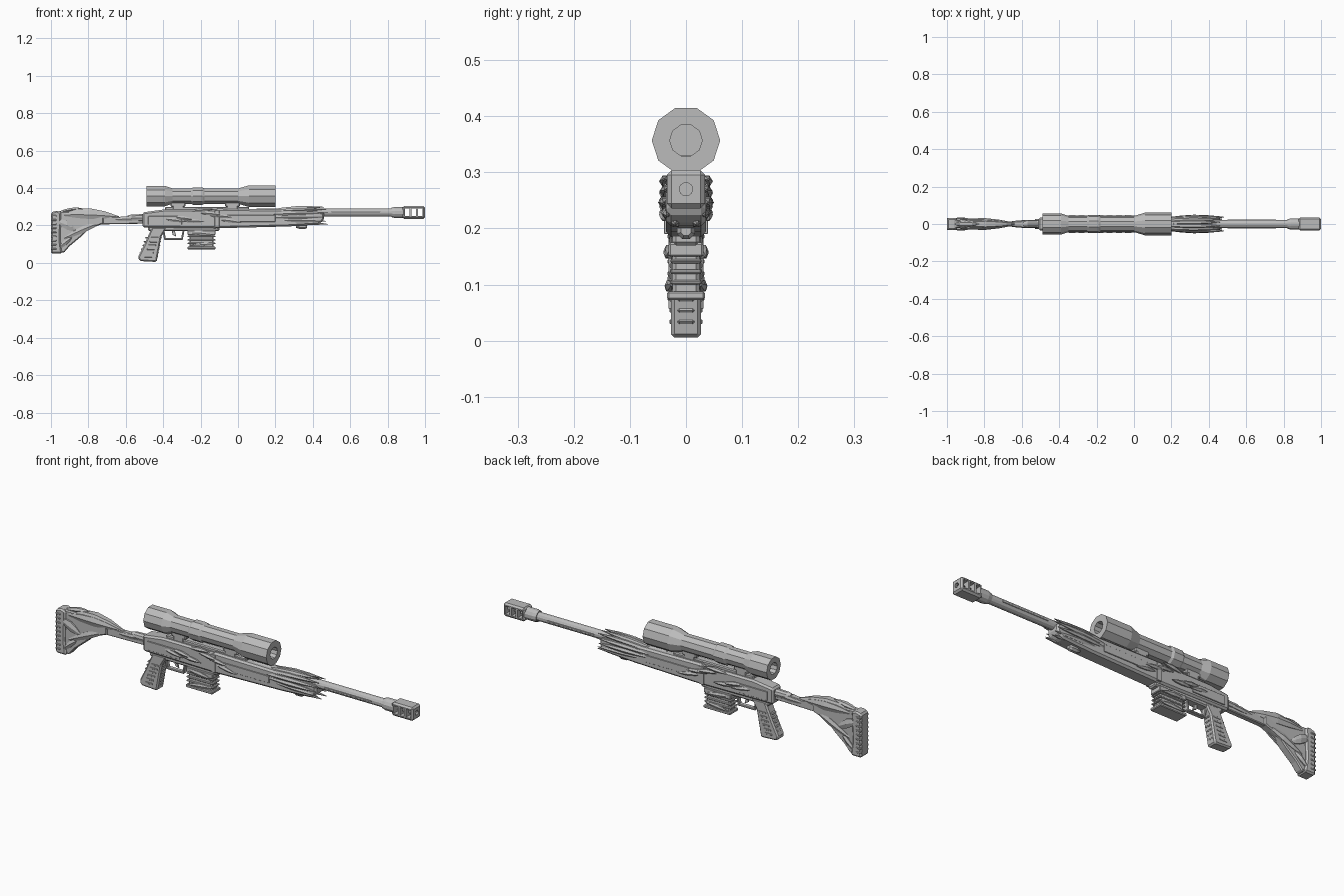
import bpy, bmesh, math, random
from mathutils import Vector

random.seed(4)
cube = bpy.data.objects.get("Cube")
if cube:
    bpy.data.objects.remove(cube, do_unlink=True)

grey = bpy.data.materials.new("plain_grey")
grey.use_nodes = True
grey.diffuse_color = (.5, .5, .5, 1)
grey.node_tree.nodes["Principled BSDF"].inputs["Base Color"].default_value = grey.diffuse_color

SIDES = {"left": 1, "right": -1}
BARREL_HEIGHT = .27
SCOPE_HEIGHT = .36


def finish(name, bm, bevel=0):
    """Turn a bmesh into a named object with an optional bevel."""
    bmesh.ops.recalc_face_normals(bm, faces=bm.faces)
    mesh = bpy.data.meshes.new(name)
    bm.to_mesh(mesh)
    bm.free()
    mesh.materials.append(grey)
    obj = bpy.data.objects.new(name, mesh)
    bpy.context.collection.objects.link(obj)
    if bevel:
        modifier = obj.modifiers.new("bevel", "BEVEL")
        modifier.width = bevel
        modifier.segments = 1
        modifier.limit_method = "ANGLE"
    return obj


def bridge(bm, rings, closed=False):
    """Skin consecutive vertex rings with quads."""
    pairs = list(zip(rings, rings[1:]))
    if closed:
        pairs.append((rings[-1], rings[0]))
    for a, b in pairs:
        for i in range(len(a)):
            j = (i + 1) % len(a)
            bm.faces.new((a[i], a[j], b[j], b[i]))
    if not closed:
        bm.faces.new(rings[0])
        bm.faces.new(rings[-1])


def circle(center, radius_y, radius_z, sides, turn=0.0):
    """Points of an ellipse standing across the length of the model."""
    angles = [math.tau * (i + turn) / sides for i in range(sides)]
    return [Vector(center) + Vector((0, radius_y * math.cos(a), radius_z * math.sin(a)))
            for a in angles]


def side_profile(name, outline, half, chamfer=.25, y=0):
    """Extrude an x-z outline across y; the chamfer is a share of the half width."""
    bm = bmesh.new()
    bridge(bm, [[bm.verts.new((x, y + side * half, z)) for x, z in outline]
                for side in SIDES.values()])
    return finish(name, bm, half * chamfer)


def box(name, x_range, z_range, half, chamfer=.25, y=0):
    (back, front), (low, high) = x_range, z_range
    outline = [(back, low), (front, low), (front, high), (back, high)]
    return side_profile(name, outline, half, chamfer, y)


def side_plates(name, x_range, z_range, y):
    for label, side in SIDES.items():
        box(f"{label}_{name}", x_range, z_range, half=.004, y=side * y)


def lathe(name, profile, height, sides=10, closed=False):
    """Revolve (x, radius) pairs about a lengthwise axis, flat side up."""
    bm = bmesh.new()
    rings = [[bm.verts.new(p) for p in circle((x, 0, height), r, r, sides, turn=sides / 4 + .5)]
             for x, r in profile]
    bridge(bm, rings, closed)
    return finish(name, bm)


def blade(name, start, end, width, height):
    """A faceted shard, blunt at its start, bowed upwards and sharp at its end."""
    bm = bmesh.new()
    rings = []
    for step, swell in enumerate((.3, .8, 1, .7, .1)):
        middle = Vector(start).lerp(Vector(end), step / 4)
        middle.z += height * swell / 4
        rings.append([bm.verts.new(p) for p in circle(middle, width * swell, height * swell, 6)])
    bridge(bm, rings)
    finish(name, bm)


def both_sides(name, start, end, width, height):
    for label, side in SIDES.items():
        flip = Vector((1, side, 1))
        blade(f"{label}_{name}", Vector(start) * flip, Vector(end) * flip, width, height)


def cut(target, cutters):
    """Subtract cutters and remove them."""
    bpy.context.view_layer.objects.active = target
    for cutter in cutters:
        cutter.hide_render = True
        modifier = target.modifiers.new("cut", "BOOLEAN")
        modifier.operation, modifier.solver, modifier.object = "DIFFERENCE", "EXACT", cutter
        bpy.ops.object.modifier_apply(modifier=modifier.name)
        bpy.data.objects.remove(cutter, do_unlink=True)


# Telescopic sight, open from end to end
eyepiece, tube, objective, opening = .057, .043, .061, .029
lathe("scope", [(-.49, opening), (-.49, eyepiece), (-.39, eyepiece), (-.35, tube),
                (0, tube), (.06, objective), (.2, objective), (.2, opening)],
      SCOPE_HEIGHT - .003, closed=True)
lathe("scope_turret_band", [(-.25, tube), (-.24, .049), (-.19, .049), (-.18, tube)],
      SCOPE_HEIGHT - .003)
for label, x in (("rear", -.32), ("front", -.03)):
    box(f"{label}_scope_foot", (x - .03, x + .03), (.26, .31), half=.02)
    box(f"{label}_scope_ring", (x - .04, x + .04), (.3, .33), half=.02)

# Barrel and ported muzzle brake
lathe("barrel", [(.1, .022), (.84, .022)], BARREL_HEIGHT, sides=12)
lathe("barrel_collar", [(.82, .026), (.84, .031), (.89, .031)], BARREL_HEIGHT, sides=12)
side_plates("barrel_rib", (.5, .76), (BARREL_HEIGHT - .004, BARREL_HEIGHT + .004), y=.02)
brake_half = .034
brake = box("muzzle_brake", (.88, 1), (BARREL_HEIGHT - brake_half, BARREL_HEIGHT + brake_half),
            half=brake_half)
bpy.context.view_layer.objects.active = brake
bpy.ops.object.modifier_apply(modifier="bevel")
cutters = [lathe("bore_cutter", [(.89, .012), (1.1, .012)], BARREL_HEIGHT)]
for i in range(3):
    x = .905 + i * .035
    cutters.append(box("port_cutter", (x - .012, x + .012),
                       (BARREL_HEIGHT - .02, BARREL_HEIGHT + .02), half=.1, chamfer=0))
cut(brake, cutters)

# Receiver
side_profile("receiver", [(-.51, .19), (-.11, .185), (-.11, .285), (-.4, .285), (-.51, .27)],
             half=.034)
box("receiver_rail", (-.39, .06), (.27, .3), half=.018)
box("lower_receiver", (-.48, -.1), (.17, .2), half=.024)
side_plates("receiver_plate", (-.48, -.3), (.205, .25), y=.035)
side_plates("receiver_band", (-.125, -.1), (.19, .28), y=.035)
lathe("bolt_shroud", [(-.59, .014), (-.57, .02), (-.5, .022)], height=.24)

# Jagged plating over the receiver
for i in range(7):
    start = Vector((-.4 + i * .05, .03, random.uniform(.22, .28)))
    end = start + Vector((.12, .01, random.uniform(-.02, .02)))
    both_sides("receiver_shard", start, end, width=.013, height=.012)

# Forend
side_profile("forend", [(-.12, .185), (.27, .195), (.43, .205), (.46, .23),
                        (.46, .27), (.3, .285), (-.12, .29)], half=.036)
side_plates("forend_panel", (-.06, .2), (.22, .255), y=.036)
lathe("sling_stud", [(.31, .01), (.33, .017), (.36, .017), (.37, .01)], height=.197, sides=8)

# Swept blades fanned around the front of the forend
for i in range(6):
    angle = math.radians(-60 + i * 27)
    y, z = .04 * math.cos(angle), .05 * math.sin(angle)
    both_sides("forend_blade", (.14 + .02 * abs(i - 4), y * .8, .245 + z * .7),
               (.48 - .01 * (i % 3), y, .25 + z), width=.014, height=.013)

# Pistol grip with ribs around its handle
side_profile("pistol_grip", [(-.46, .19), (-.38, .19), (-.41, .14), (-.435, .005),
                             (-.525, .01), (-.535, .03), (-.5, .1)], half=.027)
for i in range(6):
    z = .03 + i * .02
    back, front = -.525 + i * .007, -.43 + i * .004
    level = (z, z + .008)
    box("grip_front_rib", (front - .01, front + .004), level, half=.016)
    box("grip_back_rib", (back - .008, back + .01), level, half=.016)
    side_plates("grip_side_rib", (back + .025, back + .065), level, y=.025)

# Trigger and guard
box("trigger_guard_bow", (-.395, -.295), (.122, .132), half=.012)
for x, lean in ((-.395, -.01), (-.305, .01)):
    side_profile("trigger_guard_post", [(x, .125), (x + .01, .125), (x + .01 + lean, .18),
                                        (x + lean, .18)], half=.012)
side_profile("trigger", [(-.355, .18), (-.34, .18), (-.33, .14), (-.35, .15)], half=.005)

# Magazine with ridged sides, a collar and a flared floor
well = (-.27, -.12)
box("magazine", (-.26, -.13), (.08, .19), half=.024)
box("magazine_floor", well, (.073, .088), half=.034, chamfer=.1)
box("magazine_collar", well, (.15, .175), half=.031, chamfer=.1)
for i in range(3):
    z = .1 + i * .019
    box("magazine_ridge", well, (z, z + .008), half=.028, chamfer=.1)
both_sides("magazine_upper_shard", (-.26, .026, .16), (-.13, .035, .15), width=.01, height=.014)
both_sides("magazine_lower_shard", (-.13, .026, .1), (-.26, .034, .09), width=.008, height=.012)

# Stock: neck, swept strut and butt pad
side_profile("stock_neck", [(-.78, .205), (-.5, .21), (-.5, .25), (-.66, .246), (-.78, .26)],
             half=.014)
both_sides("neck_shard", (-.5, .014, .236), (-.68, .01, .228), width=.009, height=.014)
side_profile("stock_strut", [(-.97, .055), (-.93, .055), (-.9, .09), (-.84, .14), (-.8, .18),
                             (-.72, .21), (-.72, .25), (-.91, .275), (-.97, .275)], half=.021)
side_profile("butt_pad", [(-1, .05), (-.94, .05), (-.95, .12), (-.945, .27), (-.97, .28),
                          (-1, .27)], half=.031)
for i in range(9):
    z = .07 + i * .022
    box("butt_pad_rib", (-1, -.97), (z, z + .011), half=.033, chamfer=.1)

# Cheek piece and the shards growing over the stock
blade("cheek_piece", (-.95, 0, .258), (-.635, 0, .245), width=.03, height=.036)
both_sides("cheek_blade", (-.93, .02, .255), (-.65, .008, .246), width=.017, height=.026)
both_sides("strut_blade", (-.93, .02, .13), (-.72, .012, .22), width=.014, height=.022)
both_sides("butt_upper_shard", (-.97, .025, .22), (-.86, .02, .17), width=.013, height=.028)
both_sides("butt_lower_shard", (-.96, .022, .075), (-.88, .016, .14), width=.014, height=.02)
blade("top_shard", (-.96, 0, .27), (-.83, 0, .292), width=.018, height=.012)
